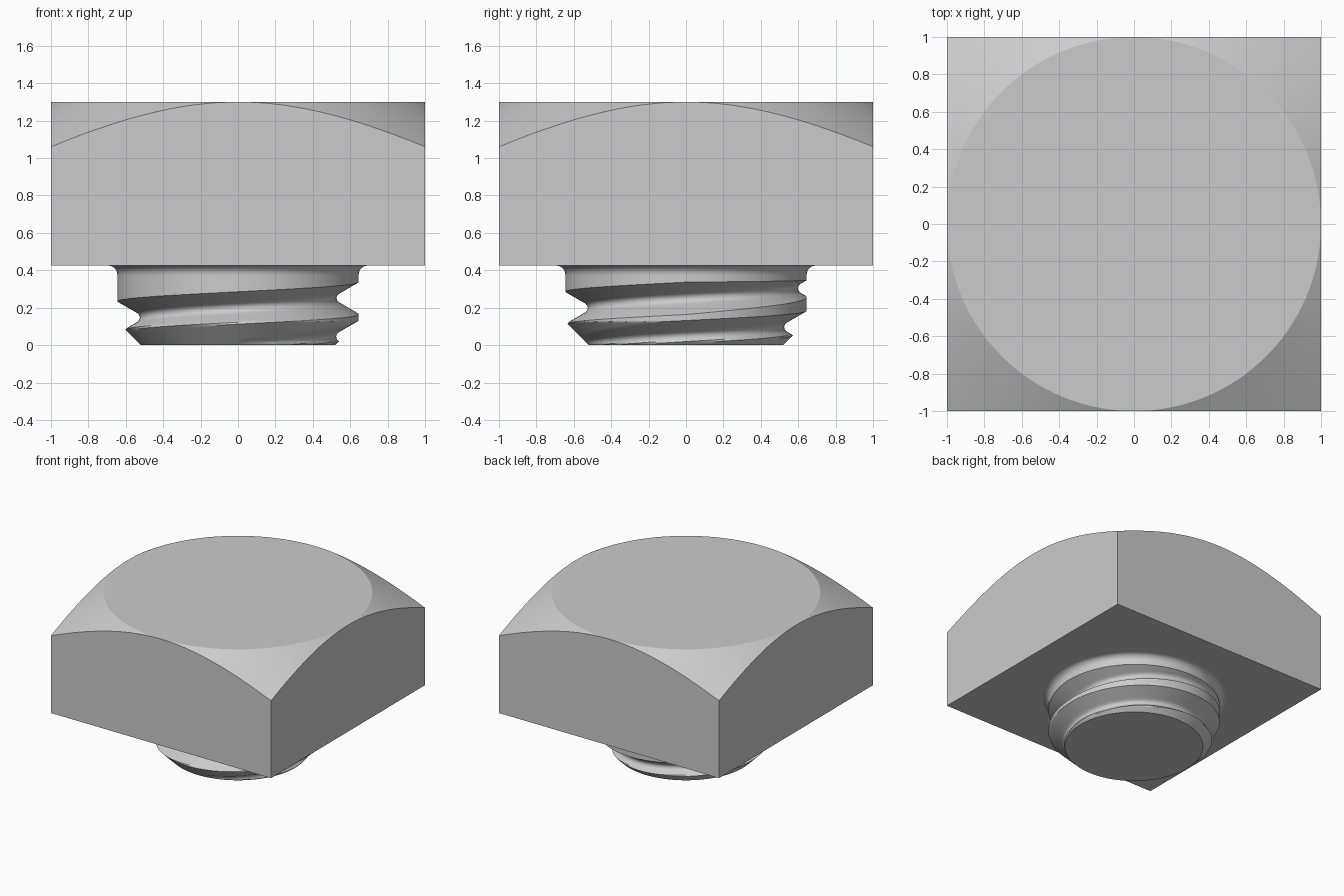
import bpy
import bmesh
from math import sin, cos, pi, tan, sqrt, radians

cube = bpy.data.objects.get("Cube")
if cube:
    bpy.data.objects.remove(cube, do_unlink=True)

steel = bpy.data.materials.new("grey_steel")
steel.use_nodes = True
grey = (0.6, 0.6, 0.6, 1)
steel.diffuse_color = grey
steel.node_tree.nodes["Principled BSDF"].inputs["Base Color"].default_value = grey

SEGMENTS = 144
HEAD_BOTTOM, HEAD_TOP = 0.425, 1.3
CREST = 0.645                      # thread outer radius
PITCH, START = 0.205, 0.045        # helix rise per turn, groove height at +x
DEPTH, ROOT = 0.12, 0.03           # groove depth, root rounding
ROOT_HALF = ROOT * sin(pi / 3)
ROOT_RISE = ROOT / 2
FLANK = tan(pi / 6)
THREAD_TOP = 0.36


def finish(name, bm, angle):
    """Weld, orient and shade a mesh, then link it as an object."""
    bmesh.ops.remove_doubles(bm, verts=bm.verts, dist=1e-4)
    bmesh.ops.dissolve_degenerate(bm, edges=bm.edges, dist=1e-5)
    bmesh.ops.recalc_face_normals(bm, faces=bm.faces)
    mesh = bpy.data.meshes.new(name)
    bm.to_mesh(mesh)
    bm.free()
    mesh.materials.append(steel)
    obj = bpy.data.objects.new(name, mesh)
    bpy.context.collection.objects.link(obj)
    bpy.ops.object.select_all(action="DESELECT")
    obj.select_set(True)
    bpy.context.view_layer.objects.active = obj
    bpy.ops.object.shade_smooth_by_angle(angle=radians(angle))
    return obj


def bridge(bm, a, b):
    """Join two equally long vertex rows with quads."""
    for i in range(len(a) - 1):
        bm.faces.new((a[i], a[i + 1], b[i + 1], b[i]))


# Square head with a conical chamfer on its top corners
bm = bmesh.new()
base, edge, crown = [], [], []
for i in range(SEGMENTS):
    t = 2 * pi * i / SEGMENTS
    x, y = cos(t), sin(t)
    r = 1 / max(abs(x), abs(y))
    base.append(bm.verts.new((r * x, r * y, HEAD_BOTTOM)))
    edge.append(bm.verts.new((r * x, r * y, HEAD_TOP - FLANK * (r - 1))))
    crown.append(bm.verts.new((x, y, HEAD_TOP)))
bm.faces.new(base)
bm.faces.new(crown)
for low, high in ((base, edge), (edge, crown)):
    bridge(bm, low + low[:1], high + high[:1])
finish("square_head", bm, 25)


# Threaded shank: a helical groove that fades out below the head
def groove(turn_angle):
    """Centre height, depth and half width of the groove."""
    centre = START + PITCH * turn_angle / (2 * pi)
    fade = (radians(510) - turn_angle) / radians(150)
    depth = DEPTH * min(1, max(0, fade))
    return centre, depth, ROOT_HALF + FLANK * max(0, depth - ROOT_RISE)


def shank_radius(grooves, z):
    cut = 0
    for centre, depth, _ in grooves:
        u = abs(z - centre)
        if u < ROOT_HALF:
            d = depth - ROOT + sqrt(ROOT * ROOT - u * u)
        else:
            d = depth - ROOT_RISE - (u - ROOT_HALF) / FLANK
        cut = max(cut, d)
    return min(CREST - cut, 0.52 + z)   # chamfered tip


bm = bmesh.new()
previous = None
for i in range(SEGMENTS + 1):
    t = 2 * pi * i / SEGMENTS
    turns = [groove(t + 2 * pi * k) for k in range(-2, 3)]
    breaks = []
    for centre, depth, half in turns[:-1]:
        breaks += [centre + o for o in (-half, -ROOT_HALF, ROOT_HALF, half)]
    heights = [0]
    for a, b in zip(breaks, breaks[1:]):
        heights += [a + (b - a) * s / 6 for s in range(6)]
    heights += [breaks[-1], THREAD_TOP]
    profile = [(0, 0)]
    for z in heights:
        z = min(THREAD_TOP, max(0, z))
        profile.append((shank_radius(turns, z), z))
    # Fillet under the head
    for s in range(9):
        a = pi / 2 * s / 8
        profile.append((0.695 - 0.05 * cos(a), 0.375 + 0.05 * sin(a)))
    profile.append((0, HEAD_BOTTOM))
    column = [bm.verts.new((r * cos(t), r * sin(t), z)) for r, z in profile]
    if previous:
        bridge(bm, previous, column)
    previous = column
finish("threaded_shank", bm, 30)
